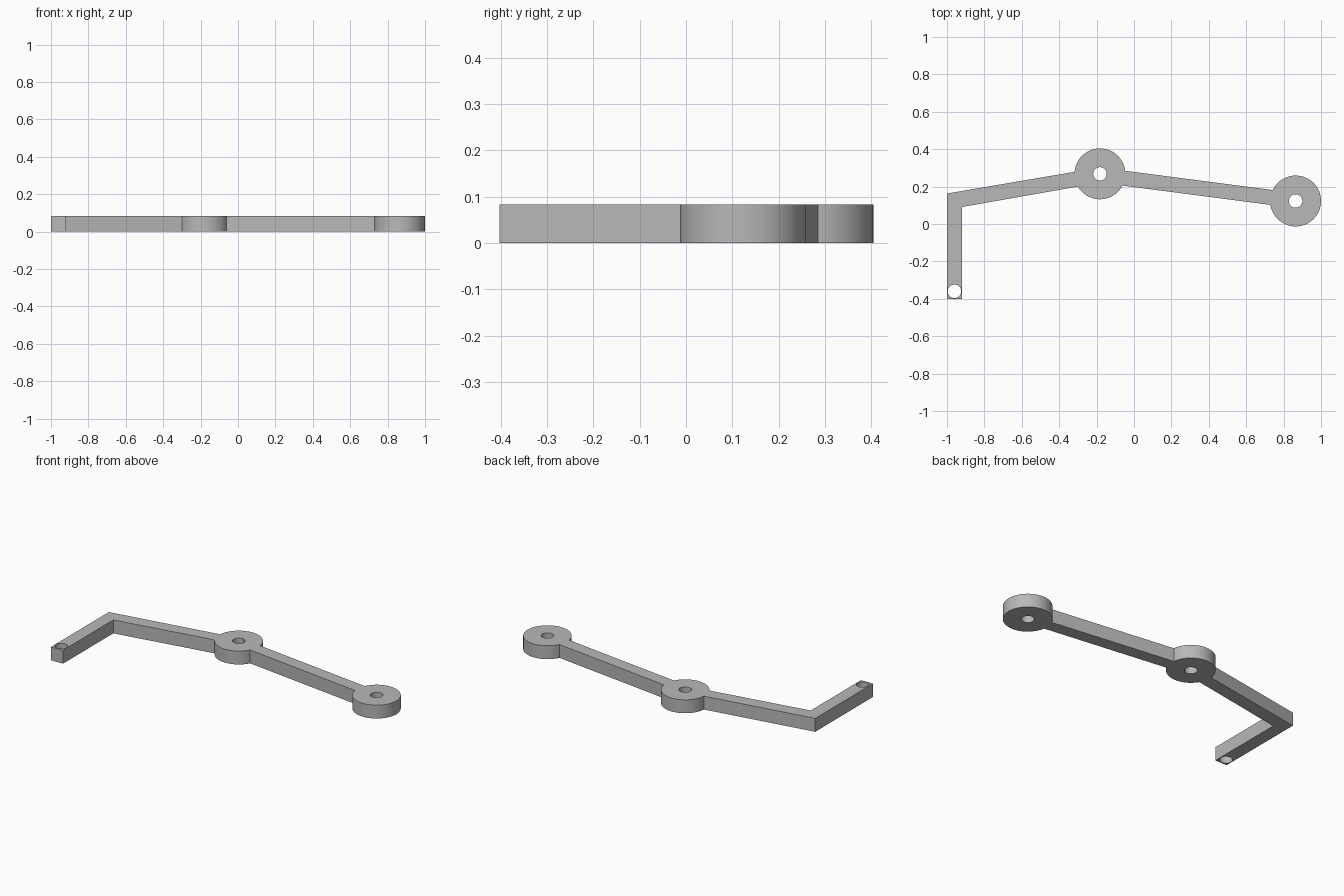
import bpy
import bmesh
from mathutils import Matrix, Vector

HEIGHT = 0.083
BOSS_RADIUS = 0.136
HOLE_RADIUS = 0.036
MID_BOSS = (-0.182, 0.268)
END_BOSS = (0.864, 0.123)
PIN_HOLE = (-0.96, -0.36)

cube = bpy.data.objects.get("Cube")
if cube:
    bpy.data.objects.remove(cube, do_unlink=True)

# Single grey finish
grey = bpy.data.materials.new("plain grey")
grey.use_nodes = True
colour = (0.48, 0.48, 0.48, 1)
grey.diffuse_color = colour
grey.node_tree.nodes["Principled BSDF"].inputs["Base Color"].default_value = colour


def make_object(name, bm):
    bmesh.ops.recalc_face_normals(bm, faces=bm.faces)
    mesh = bpy.data.meshes.new(name)
    bm.to_mesh(mesh)
    bm.free()
    mesh.materials.append(grey)
    obj = bpy.data.objects.new(name, mesh)
    bpy.context.collection.objects.link(obj)
    return obj


def plate(name, outline):
    bm = bmesh.new()
    face = bm.faces.new([bm.verts.new((x, y, 0)) for x, y in outline])
    result = bmesh.ops.extrude_face_region(bm, geom=[face])
    top = [v for v in result["geom"] if isinstance(v, bmesh.types.BMVert)]
    bmesh.ops.translate(bm, verts=top, vec=(0, 0, HEIGHT))
    return make_object(name, bm)


def cylinder(name, centre, radius, depth):
    bm = bmesh.new()
    place = Matrix.Translation(Vector((*centre, HEIGHT / 2)))
    bmesh.ops.create_cone(bm, cap_ends=True, segments=64, radius1=radius,
                          radius2=radius, depth=depth, matrix=place)
    return make_object(name, bm)


def combine(target, tool, operation):
    mod = target.modifiers.new(operation.title(), 'BOOLEAN')
    mod.operation = operation
    mod.solver = 'EXACT'
    mod.object = tool
    tool.hide_render = True
    bpy.ops.object.select_all(action='DESELECT')
    target.select_set(True)
    bpy.context.view_layer.objects.active = target
    bpy.ops.object.modifier_apply(modifier=mod.name)
    bpy.data.objects.remove(tool, do_unlink=True)


# Bent bar with its hooked end
arm = plate("linkage_arm", [
    (-1, -0.402), (-0.919, -0.402), (-0.919, 0.091), (-0.182, 0.221),
    (0.8, 0.093), (0.8, 0.174), (-0.182, 0.302), (-1, 0.163)])

# Round bosses
for centre in (MID_BOSS, END_BOSS):
    combine(arm, cylinder("boss", centre, BOSS_RADIUS, HEIGHT), 'UNION')

# Through holes
for centre in (MID_BOSS, END_BOSS, PIN_HOLE):
    combine(arm, cylinder("hole_cutter", centre, HOLE_RADIUS, HEIGHT * 3), 'DIFFERENCE')

bpy.ops.object.shade_smooth_by_angle(angle=0.5)
